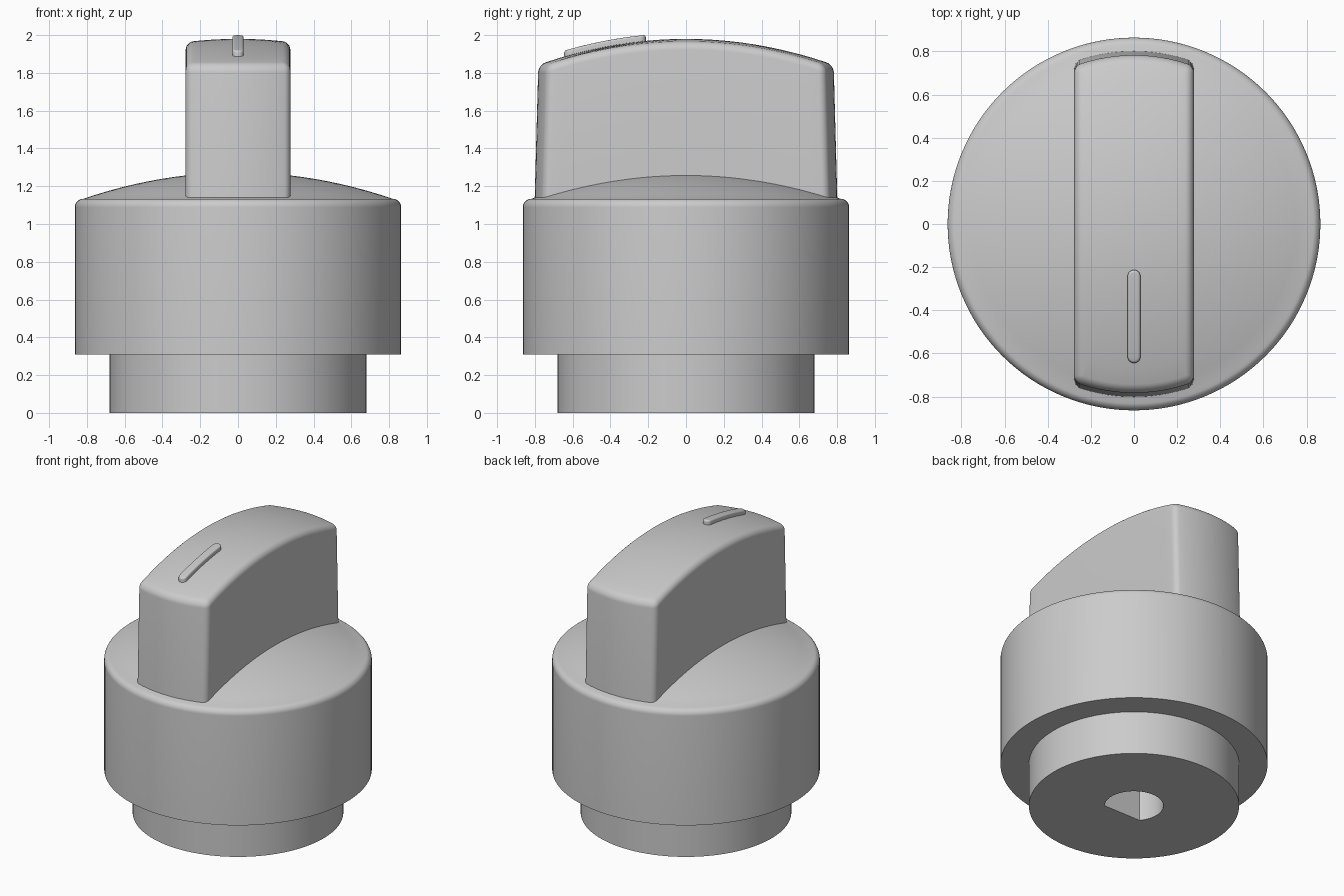
import bpy, bmesh
from math import sin, cos, pi, sqrt, atan2, radians

if "Cube" in bpy.data.objects:
    bpy.data.objects.remove(bpy.data.objects["Cube"])

# One plain grey plastic for every part
grey = bpy.data.materials.new("grey_plastic")
grey.use_nodes = True
grey.diffuse_color = (0.6, 0.6, 0.6, 1)
grey.node_tree.nodes["Principled BSDF"].inputs["Base Color"].default_value = (0.6, 0.6, 0.6, 1)


def loft(name, rings):
    """Join equal-length closed rings with quads; both ends are capped."""
    bm = bmesh.new()
    loops = [[bm.verts.new(p) for p in ring] for ring in rings]
    n = len(loops[0])
    for a, b in zip(loops, loops[1:]):
        for i in range(n):
            j = (i + 1) % n
            bm.faces.new((a[i], a[j], b[j], b[i]))
    bm.faces.new(loops[0][::-1])
    bm.faces.new(loops[-1])
    bmesh.ops.recalc_face_normals(bm, faces=bm.faces)
    mesh = bpy.data.meshes.new(name)
    bm.to_mesh(mesh)
    bm.free()
    mesh.materials.append(grey)
    obj = bpy.data.objects.new(name, mesh)
    bpy.context.collection.objects.link(obj)
    bpy.ops.object.select_all(action="DESELECT")
    obj.select_set(True)
    bpy.context.view_layer.objects.active = obj
    bpy.ops.object.shade_smooth_by_angle(angle=radians(32))
    return obj


def arc(cx, cy, r, a0, a1, n):
    return [(cx + r * cos(a0 + (a1 - a0) * i / n), cy + r * sin(a0 + (a1 - a0) * i / n))
            for i in range(n + 1)]


SEG = 128
ANGLES = [2 * pi * i / SEG for i in range(SEG)]


def circle(r, z):
    return [(r * cos(a), r * sin(a), z) for a in ANGLES]


# Stem with a D-shaped shaft hole, flat towards the front
HOLE = 0.19
FLAT = HOLE * sin(2 * pi * 14 / SEG)


def d_ring(z):
    ring = []
    for a in ANGLES:
        r = min(HOLE, FLAT / max(-sin(a), 0.01))
        ring.append((r * cos(a), r * sin(a), z))
    return ring


loft("stem", [d_ring(0.6), d_ring(0), circle(0.68, 0), circle(0.68, 0.32)])

# Skirt with a rounded rim and a shallow domed top
EDGE, ROUND = 0.864, 0.045


def skirt_dome(r):
    return 1.273 - 0.208 * r * r


rim_r = EDGE - ROUND
rim = arc(rim_r, skirt_dome(rim_r) - ROUND, ROUND, 0, pi / 2 - 0.33, 8)
dome = [(rim_r * t / 12, skirt_dome(rim_r * t / 12)) for t in range(12, 0, -1)]
profile = [(0.6, 0.31), (EDGE, 0.31)] + rim + dome
loft("skirt", [circle(r, z) for r, z in profile])


# Grip and pointer share a domed top surface
def grip_dome(x, y):
    return 1.98 - 0.225 * (x * x + y * y)


def domed_block(name, outline, base, lift, fillet, centre):
    """Vertical walls, a rounded top edge and a top that follows the dome.
    outline(d, z) is the plan inset by d at height z; base(x, y) is the bottom."""
    rings = [[(x, y, base(x, y)) for x, y in outline(0, False)]]
    steps = 6
    for i in range(steps + 1):
        a = pi / 2 * i / steps
        d, drop = fillet * (1 - cos(a)), fillet * (1 - sin(a))
        rings.append([(x, y, grip_dome(x, y) + lift - drop) for x, y in outline(d, True)])
    inner = outline(fillet, True)
    for i in range(9, 0, -1):
        s = i / 10
        pts = [(x * s, centre + (y - centre) * s) for x, y in inner]
        rings.append([(x, y, grip_dome(x, y) + lift) for x, y in pts])
    return loft(name, rings)


# Grip: straight sides, ends following a slightly tapered cone
def grip_outline(d, top):
    corner, half = 0.045, 0.277
    radius = 0.783 if top else 0.802
    cx = half - corner
    cy = sqrt((radius - corner) ** 2 - cx * cx)
    a = atan2(cy, cx)
    end = arc(cx, cy, corner - d, 0, a, 6) + arc(0, 0, radius - d, a, pi - a, 12)[1:-1]
    end += arc(-cx, cy, corner - d, pi - a, pi, 6)
    side = [(-half + d, cy * (1 - i / 12)) for i in range(1, 24)]
    half_loop = end + side
    return half_loop + [(-x, -y) for x, y in half_loop]


domed_block("grip", grip_outline, lambda x, y: skirt_dome(sqrt(x * x + y * y)) - 0.04,
            0, 0.04, 0)

# Pointer ridge near the front end of the grip
FRONT, BACK, HALF = -0.645, -0.213, 0.03


def pointer_outline(d, top):
    r = HALF - d
    y0, y1 = FRONT + HALF, BACK - HALF
    rise = [(r, y0 + (y1 - y0) * i / 10) for i in range(1, 10)]
    fall = [(-x, y) for x, y in reversed(rise)]
    return arc(0, y1, r, 0, pi, 10) + fall + arc(0, y0, r, pi, 2 * pi, 10) + rise


domed_block("pointer_ridge", pointer_outline, lambda x, y: grip_dome(x, y) - 0.02,
            0.031, 0.012, (FRONT + BACK) / 2)
